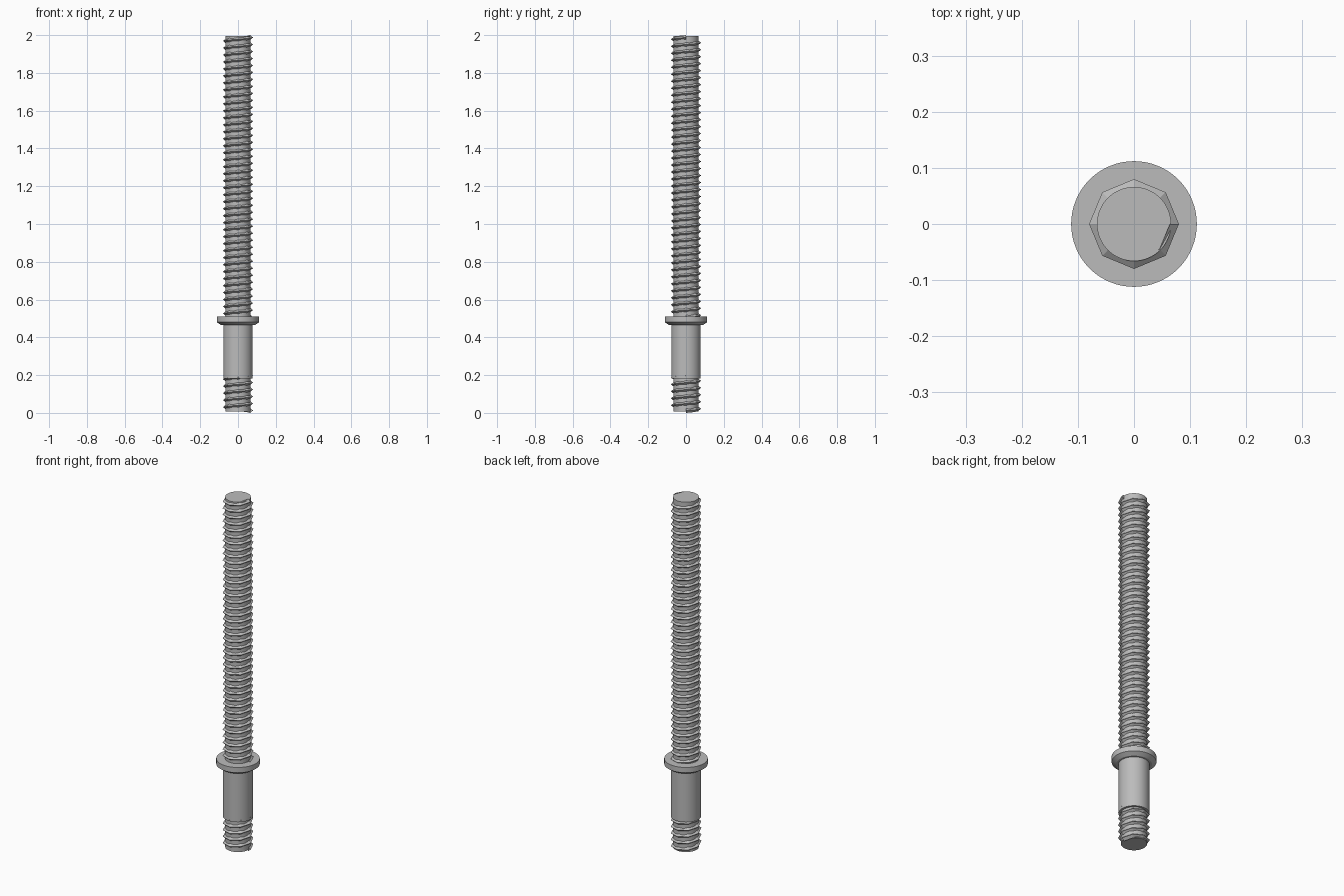
import bpy
import bmesh
import math

if "Cube" in bpy.data.objects:
    bpy.data.objects.remove(bpy.data.objects["Cube"])

steel = bpy.data.materials.new("grey steel")
steel.diffuse_color = (0.5, 0.5, 0.5, 1)
steel.use_nodes = True
steel.node_tree.nodes["Principled BSDF"].inputs["Base Color"].default_value = steel.diffuse_color


def finish(name, bm, smooth):
    bmesh.ops.recalc_face_normals(bm, faces=bm.faces)
    mesh = bpy.data.meshes.new(name)
    bm.to_mesh(mesh)
    bm.free()
    obj = bpy.data.objects.new(name, mesh)
    bpy.context.collection.objects.link(obj)
    mesh.materials.append(steel)
    if smooth:
        bpy.ops.object.select_all(action='DESELECT')
        obj.select_set(True)
        bpy.context.view_layer.objects.active = obj
        bpy.ops.object.shade_smooth_by_angle(angle=math.radians(30))
    return obj


def turned(name, profile, sides=64):
    """Solid of revolution from (radius, height) points, capped at both ends."""
    bm = bmesh.new()
    rings = [[bm.verts.new((r * math.cos(2 * math.pi * i / sides),
                            r * math.sin(2 * math.pi * i / sides), z))
              for i in range(sides)] for r, z in profile]
    for low, high in zip(rings, rings[1:]):
        for i in range(sides):
            j = (i + 1) % sides
            bm.faces.new((low[i], low[j], high[j], high[i]))
    bm.faces.new(rings[0])
    bm.faces.new(rings[-1])
    return finish(name, bm, True)


def thread(name, z_low, z_high, turns, root=0.064, crest=0.08, half=0.0125, steps=8):
    """Right-hand V ridge, eight straight segments per turn, starting at +x."""
    bm = bmesh.new()
    start, rise = z_low + half, z_high - z_low - 2 * half
    rings = []
    for i in range(turns * steps + 1):
        a = 2 * math.pi * i / steps
        z = start + rise * i / (turns * steps)
        rings.append([bm.verts.new((r * math.cos(a), r * math.sin(a), z + dz))
                      for r, dz in ((root, -half), (crest, 0), (root, half))])
    for p, q in zip(rings, rings[1:]):
        for k in range(3):
            m = (k + 1) % 3
            bm.faces.new((p[k], p[m], q[m], q[k]))
    bm.faces.new(rings[0])
    bm.faces.new(rings[-1])
    return finish(name, bm, False)


# Threaded cores at both ends
turned("lower_core", [(0.066, 0.008), (0.066, 0.19)])
turned("upper_core", [(0.066, 0.50), (0.066, 1.995)])

# Plain shank with the chamfered collar above it
turned("shank_and_collar", [(0.078, 0.183), (0.078, 0.465), (0.09, 0.465),
                            (0.112, 0.48), (0.112, 0.51)])

# Helical ridges
thread("lower_thread", 0.0, 0.21, 5)
thread("upper_thread", 0.495, 2.0, 40)
